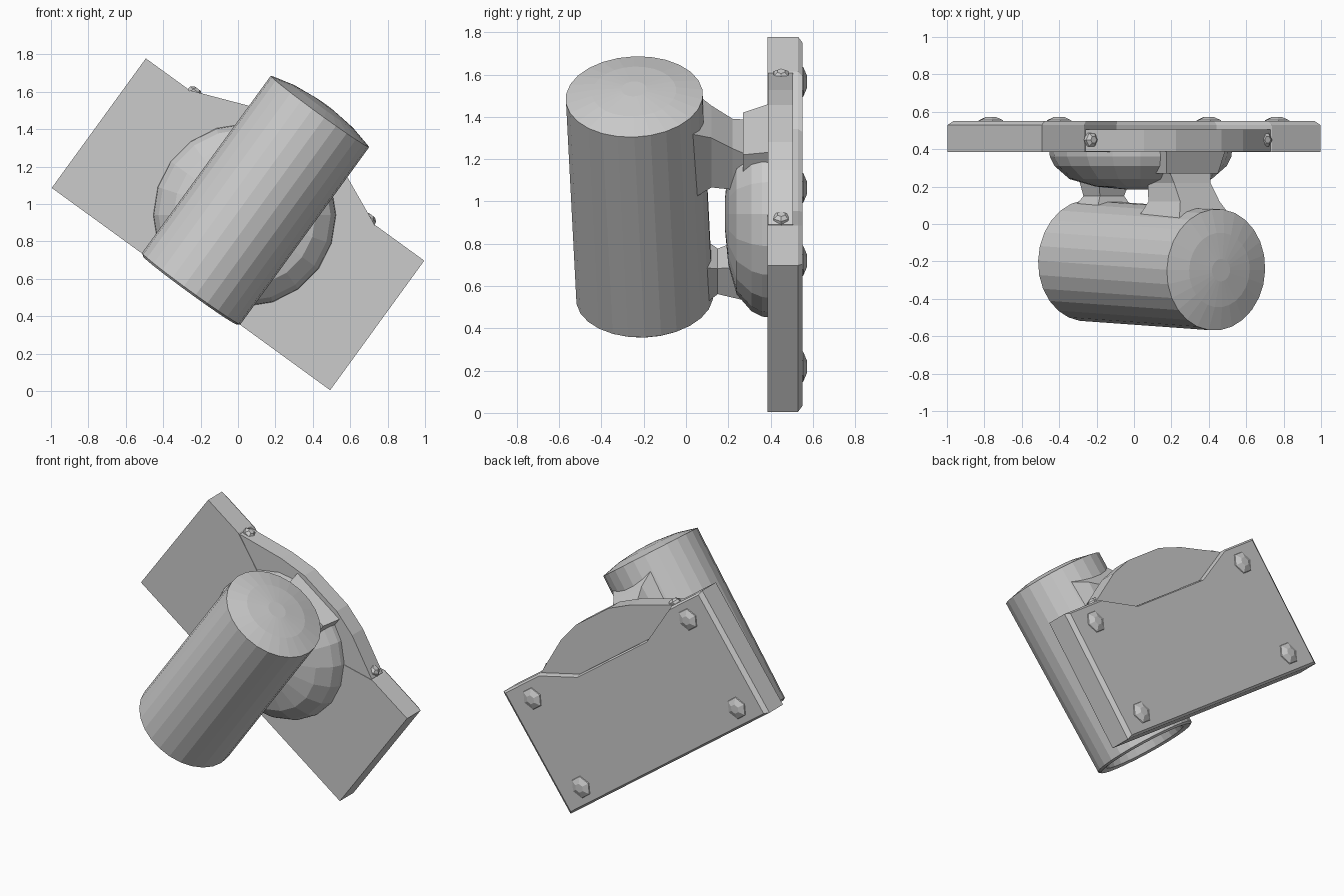
import bpy, bmesh, math
from mathutils import Matrix, Vector

if "Cube" in bpy.data.objects:
    bpy.data.objects.remove(bpy.data.objects["Cube"])

# Whole model is laid out upright, then rolled 36 degrees about the front-back axis
BASE = Matrix.Translation((0, 0, 0.892)) @ Matrix.Rotation(math.radians(36), 4, 'Y')


def loft(name, rings, local=Matrix()):
    """Skin equal-length rings of points and cap both ends."""
    bm = bmesh.new()
    rows = [[bm.verts.new(p) for p in ring] for ring in rings]
    n = len(rows[0])
    for a, b in zip(rows, rows[1:]):
        for i in range(n):
            j = (i + 1) % n
            bm.faces.new((a[i], a[j], b[j], b[i]))
    bm.faces.new(rows[0][::-1])
    bm.faces.new(rows[-1])
    bmesh.ops.recalc_face_normals(bm, faces=bm.faces)
    mesh = bpy.data.meshes.new(name)
    bm.to_mesh(mesh)
    bm.free()
    obj = bpy.data.objects.new(name, mesh)
    bpy.context.collection.objects.link(obj)
    obj.matrix_world = BASE @ local
    return obj


def lathe(name, profile, sides, local):
    """Turn (radius, height) points about the local z axis."""
    rings = [[(r * math.cos(t), r * math.sin(t), h)
              for t in (math.tau * k / sides for k in range(sides))]
             for r, h in profile]
    return loft(name, rings, local)


def slab(outline, y, scale=1.0):
    return [(x * scale, y, z * scale) for x, z in outline]


def block(x0, x1, y, z0, z1):
    return [(x0, y, z0), (x1, y, z0), (x1, y, z1), (x0, y, z1)]


FACE_BACK = Matrix.Rotation(math.radians(-90), 4, 'X')

# Wall plate with a dip in its upper edge and a chamfered back
plate = [(-0.92, -0.428), (0.92, -0.428), (0.92, 0.428), (0.60, 0.428),
         (0.32, 0.31), (-0.34, 0.31), (-0.64, 0.428), (-0.92, 0.428)]
loft("wall_plate", [slab(plate, 0.385), slab(plate, 0.53), slab(plate, 0.55, 0.97)])

# Raised hump behind the dome, filling the dip
hump = [(-0.63, 0.25), (0.59, 0.25), (0.59, 0.428), (0.32, 0.55), (0.15, 0.59),
        (-0.15, 0.59), (-0.33, 0.545), (-0.63, 0.428)]
loft("plate_hump", [slab(hump, 0.388), slab(hump, 0.505)])
loft("hump_block", [block(-0.17, 0.17, 0.27, 0.36, 0.53),
                    block(-0.2, 0.2, 0.42, 0.36, 0.57)])

# Shallow dome on the front of the plate
lathe("mount_dome",
      [(0.49, 0.40), (0.485, 0.36), (0.46, 0.31), (0.38, 0.24), (0.24, 0.2), (0.08, 0.185)],
      20, Matrix.Translation((0, 0, 0.06)) @ FACE_BACK)

# Feet on the back of the plate
for x in (-0.72, 0.72):
    for z in (-0.31, 0.31):
        lathe("plate_foot", [(0.085, 0.53), (0.07, 0.555), (0.03, 0.572)], 6,
              Matrix.Translation((x, 0, z)) @ FACE_BACK)

# Small nubs on the upper edge
for x in (-0.6, 0.55):
    lathe("edge_nub", [(0.045, -0.03), (0.04, 0.015), (0.02, 0.03)], 6,
          Matrix.Translation((x, 0.45, 0.43)))

# Lamp barrel: slightly domed top, recessed lower opening
lathe("lamp_barrel",
      [(0.04, 0.1), (0.25, 0.07), (0.265, 0.01), (0.31, 0.0), (0.325, 0.012),
       (0.325, 1.184), (0.2, 1.215), (0.06, 1.23)],
      26, Matrix.Translation((0, -0.195, -0.437)) @ Matrix.Rotation(0.042, 4, 'X'))

# Flared arms joining barrel and dome
loft("upper_arm", [block(-0.18, 0.18, 0.02, 0.27, 0.66),
                   block(-0.13, 0.13, 0.12, 0.31, 0.60),
                   block(-0.12, 0.12, 0.22, 0.29, 0.53),
                   block(-0.15, 0.15, 0.32, 0.25, 0.5)])
loft("lower_arm", [block(-0.13, 0.13, 0.06, -0.40, -0.16),
                   block(-0.08, 0.08, 0.15, -0.35, -0.20),
                   block(-0.11, 0.11, 0.26, -0.36, -0.17)])
